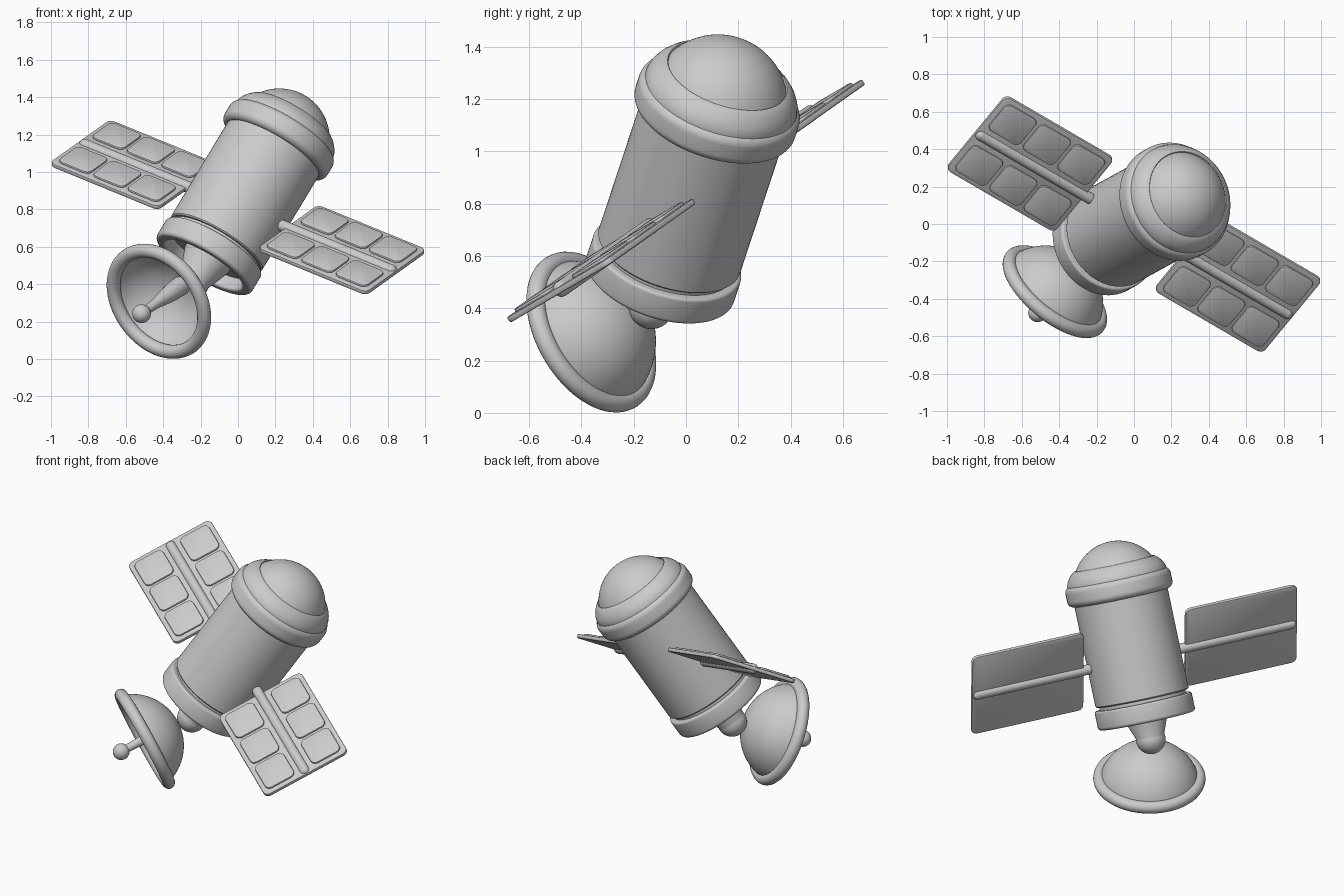
import bpy, bmesh
from math import pi, sin, cos, radians, asin
from mathutils import Matrix, Vector

if "Cube" in bpy.data.objects:
    bpy.data.objects.remove(bpy.data.objects["Cube"])

# Frames: tilted craft, panels turned on the boom axis, dish facing forward-down
TILT = Matrix.Rotation(radians(-30.2), 4, 'Z') @ Matrix.Rotation(radians(19.5), 4, 'Y') @ Matrix.Rotation(radians(-29), 4, 'X')
BODY = Matrix.Translation((0, 0, 0.81)) @ TILT
PANEL = BODY @ Matrix.Rotation(radians(55), 4, 'X')
DISH = Matrix.Translation((-0.423, -0.362, 0.309)) @ TILT @ Matrix.Rotation(radians(145), 4, 'X')


def finish(name, bm, frame, angle=32):
    bmesh.ops.remove_doubles(bm, verts=bm.verts, dist=1e-5)
    bmesh.ops.recalc_face_normals(bm, faces=bm.faces)
    mesh = bpy.data.meshes.new(name)
    bm.to_mesh(mesh)
    bm.free()
    ob = bpy.data.objects.new(name, mesh)
    bpy.context.collection.objects.link(ob)
    ob.matrix_world = frame
    bpy.ops.object.select_all(action='DESELECT')
    ob.select_set(True)
    bpy.context.view_layer.objects.active = ob
    bpy.ops.object.shade_smooth_by_angle(angle=radians(angle))
    return ob


def arc(cr, cz, rad, a0, a1, n=8):
    return [(cr + rad * cos(radians(a0 + (a1 - a0) * i / n)),
             cz + rad * sin(radians(a0 + (a1 - a0) * i / n))) for i in range(n + 1)]


def lathe(name, profile, frame, steps=72):
    # spin an (r, z) profile around local z
    bm = bmesh.new()
    vs = [bm.verts.new((r, 0, z)) for r, z in profile]
    es = [bm.edges.new(p) for p in zip(vs, vs[1:])]
    bmesh.ops.spin(bm, geom=vs + es, cent=(0, 0, 0), axis=(0, 0, 1), angle=2 * pi, steps=steps)
    return finish(name, bm, frame)


def slab(name, x0, x1, y0, y1, z0, z1, corner, bevel, frame):
    # rounded rectangle plate with softened top and bottom edges
    bm = bmesh.new()
    vs = []
    for cx, cy, a in ((x1, y1, 0), (x0, y1, 90), (x0, y0, 180), (x1, y0, 270)):
        ox = cx - corner if cx == x1 else cx + corner
        oy = cy - corner if cy == y1 else cy + corner
        vs += [bm.verts.new((x, y, z0)) for x, y in arc(ox, oy, corner, a, a + 90, 6)]
    face = bm.faces.new(vs)
    top = bmesh.ops.extrude_face_region(bm, geom=[face])['geom']
    bmesh.ops.translate(bm, verts=[g for g in top if isinstance(g, bmesh.types.BMVert)], vec=(0, 0, z1 - z0))
    rims = [e for e in bm.edges if abs(e.verts[0].co.z - e.verts[1].co.z) < 1e-6]
    bmesh.ops.bevel(bm, geom=rims, offset=bevel, segments=2, profile=0.5, affect='EDGES')
    return finish(name, bm, frame)


# Main hull with a narrow groove above the lower ring
lathe("hull", [(0, -0.30), (0.262, -0.30), (0.262, -0.238), (0.276, -0.238), (0.283, -0.231),
               (0.283, 0.42), (0, 0.42)], BODY)

# Open lower ring
lathe("lower_ring", [(0.235, -0.29), (0.262, -0.258)] + arc(0.283, -0.27, 0.012, 90, 0, 4)
      + arc(0.275, -0.355, 0.02, 0, -90, 6) + arc(0.25, -0.36, 0.015, -90, -180, 5)
      + [(0.235, -0.29)], BODY)

# Upper ring, shoulder and dome
lathe("upper_ring", [(0.27, 0.375)] + arc(0.282, 0.413, 0.038, -90, 0) + arc(0.282, 0.462, 0.038, 0, 90)
      + [(0.27, 0.50)], BODY)
lathe("shoulder", [(0.30, 0.45), (0.301, 0.50), (0.295, 0.522), (0.282, 0.545), (0.264, 0.566),
                   (0.246, 0.581), (0.238, 0.583), (0.232, 0.575), (0, 0.575)], BODY)
R, H = 0.235, 0.138
rho = (R * R + H * H) / (2 * H)
half = 90 - math_deg if (math_deg := asin(R / rho) * 180 / pi) else 0
lathe("dome", arc(0, 0.577 + H - rho, rho, half, 90, 20), BODY)

# Tapered mount under the hull
lathe("dish_mount", [(0, -0.29), (0.14, -0.29), (0.135, -0.34)] + arc(0, -0.487, 0.088, 12, -90, 14), BODY)

# Dish bowl, rim, feed horn and feed tip
R, H = 0.295, 0.222
rho = (R * R + H * H) / (2 * H)
cz = rho - H
edge = -asin(cz / rho) * 180 / pi
lathe("dish_bowl", arc(0, cz, rho, -90, edge, 20) + arc(0, cz, rho - 0.014, edge, -90, 20), DISH)
lathe("dish_rim", arc(0.297, 0, 0.037, 0, 360, 20), DISH)
lathe("feed_horn", [(0, -0.21), (0.052, -0.21), (0.05, -0.13), (0.042, -0.06), (0.028, 0.03), (0.022, 0.15), (0, 0.15)], DISH, 32)
lathe("feed_tip", arc(0, 0.16, 0.05, -90, 90, 16), DISH, 32)

# Solar wings, mirrored left and right
for side, label in ((-1, "left"), (1, "right")):
    def span(a, b):
        return sorted((side * a, side * b))
    slab(label + "_panel", *span(0.325, 1.04), -0.28, 0.28, -0.012, 0.012, 0.035, 0.006, PANEL)
    for i in range(3):
        u = 0.457 + 0.225 * i
        for row in (-1, 1):
            y0, y1 = sorted((row * 0.058, row * 0.252))
            slab(f"{label}_cell_{i}_{'upper' if row > 0 else 'lower'}", *span(u - 0.104, u + 0.104),
                 y0, y1, 0.008, 0.024, 0.035, 0.007, PANEL)
    boom = PANEL @ Matrix.Rotation(side * pi / 2, 4, 'Y')
    lathe(label + "_boom", arc(0, 0.292, 0.031, -90, 0) + arc(0, 1.005, 0.031, 0, 90), boom, 32)
